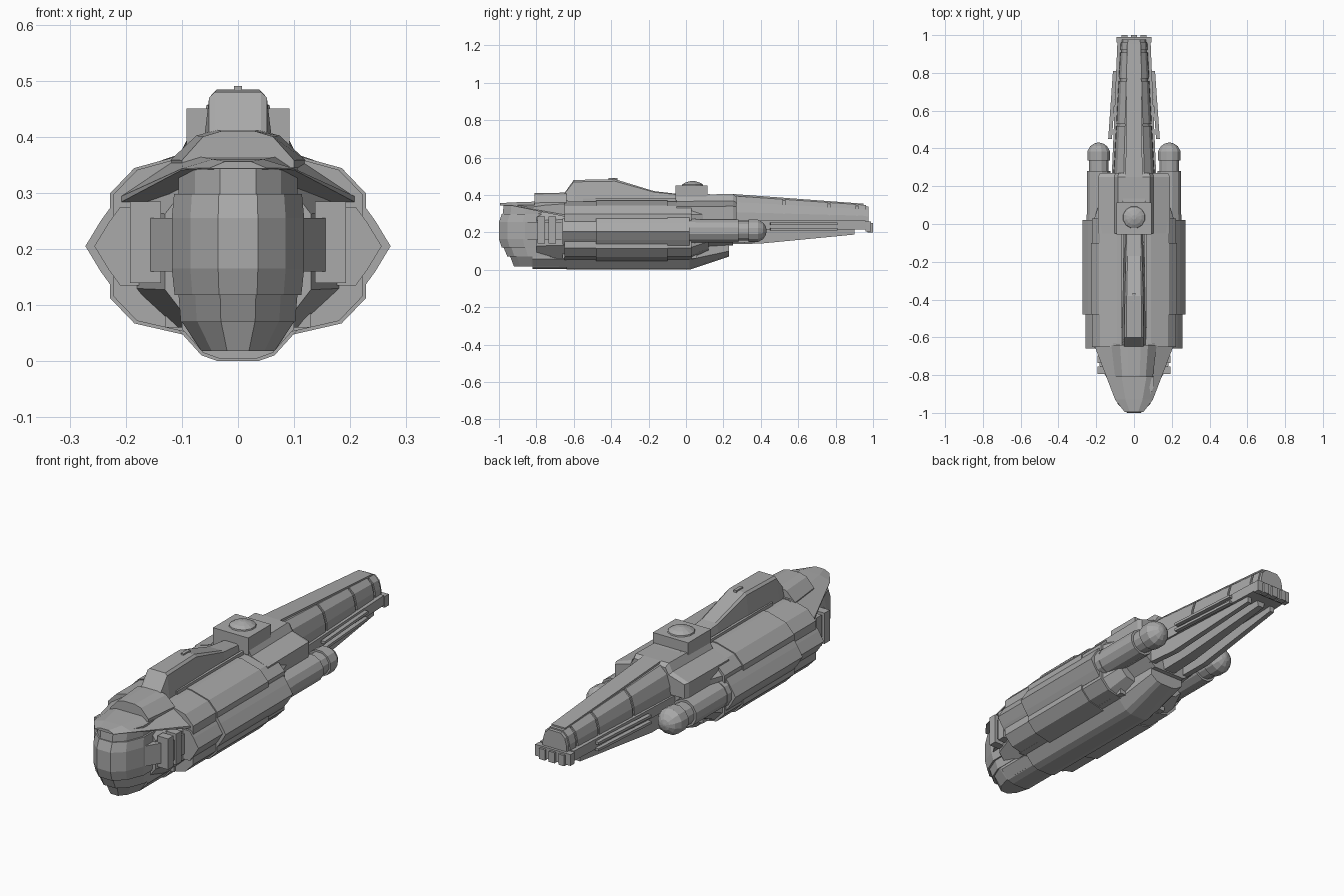
import bpy, bmesh, math
from mathutils import Matrix

if "Cube" in bpy.data.objects:
    bpy.data.objects.remove(bpy.data.objects["Cube"], do_unlink=True)

hull_grey = bpy.data.materials.new("hull_grey")
hull_grey.use_nodes = True
hull_grey.diffuse_color = (0.4, 0.4, 0.4, 1)
bsdf = next(n for n in hull_grey.node_tree.nodes if n.type == 'BSDF_PRINCIPLED')
bsdf.inputs["Base Color"].default_value = (0.4, 0.4, 0.4, 1)
bsdf.inputs["Roughness"].default_value = 0.7


def finish(name, bm):
    bmesh.ops.recalc_face_normals(bm, faces=bm.faces)
    me = bpy.data.meshes.new(name)
    bm.to_mesh(me)
    bm.free()
    me.materials.append(hull_grey)
    ob = bpy.data.objects.new(name, me)
    bpy.context.collection.objects.link(ob)
    return ob


def loft(name, half, stations, axis='Y'):
    """Mirror a unit half profile and bridge it through (position, width, low, high)."""
    bm = bmesh.new()
    ring = half + [(-x, v) for x, v in reversed(half)]
    rings = []
    for pos, w, lo, hi in stations:
        pts = [(x * w, lo + v * (hi - lo)) for x, v in ring]
        rings.append([bm.verts.new((x, pos, v) if axis == 'Y' else (x, v, pos))
                      for x, v in pts])
    n = len(ring)
    for a, b in zip(rings, rings[1:]):
        for i in range(n):
            j = (i + 1) % n
            bm.faces.new((a[i], a[j], b[j], b[i]))
    bm.faces.new(rings[0])
    bm.faces.new(rings[-1])
    return finish(name, bm)


def box(name, centre, size):
    bm = bmesh.new()
    bmesh.ops.create_cube(bm, size=1, matrix=Matrix.Translation(centre) @ Matrix.Diagonal((*size, 1)))
    return finish(name, bm)


def turned(name, origin, profile, sides, along_y=True):
    """Revolve (distance, radius) pairs around the y or z axis."""
    bm = bmesh.new()
    rings = []
    for d, r in profile:
        ring = []
        for i in range(sides):
            a = math.tau * (i + 0.5) / sides
            u, v = r * math.cos(a), r * math.sin(a)
            off = (u, d, v) if along_y else (u, v, d)
            ring.append(bm.verts.new([o + k for o, k in zip(origin, off)]))
        rings.append(ring)
    for a, b in zip(rings, rings[1:]):
        for i in range(sides):
            j = (i + 1) % sides
            bm.faces.new((a[i], a[j], b[j], b[i]))
    bm.faces.new(rings[0])
    bm.faces.new(rings[-1])
    return finish(name, bm)


SLAB = [(1, 1), (1, 0)]

# Main hull: faceted core with thicker armour over the middle
hull = [(.4, 1), (.81, .92), (1, .78), (1, .2), (.81, .06), (.44, 0)]
loft("hull_core", hull, [(-.65, .222, .053, .366), (.03, .222, .053, .366)])
loft("hull_armour", hull, [(-.48, .228, .048, .37), (-.1, .228, .048, .37)])
loft("hull_rear_taper", hull, [(.03, .21, .06, .36), (.12, .18, .1, .35)])

# Side bulges
bulge = [(.82, 1), (.9, .8), (1, .5), (.9, .2), (.82, 0)]
loft("bulge_front", bulge, [(-.66, .256, .135, .275), (-.47, .256, .135, .275)])
loft("bulge_middle", bulge, [(-.48, .272, .13, .28), (.02, .272, .13, .28)])

# Belly keel
belly = [(1, 1), (1, .42), (.62, .08), (.34, 0)]
loft("belly", belly, [(-.82, .1, .005, .13), (-.64, .1, .005, .13), (-.64, .105, 0, .13),
                      (.02, .105, 0, .13), (.23, .09, .07, .14)])
loft("belly_step", SLAB, [(-.66, .13, .06, .13), (.06, .13, .06, .13)])

# Head: stacked faceted bands
plan = [(.3, 0), (.72, .14), (1, .4), (1, 1)]
loft("head_band_top", plan, [(.298, .106, -.98, -.68), (.345, .106, -.975, -.68)], 'Z')
loft("head_band_middle", plan, [(.118, .113, -.985, -.68), (.165, .118, -1, -.68),
                                (.255, .118, -1, -.68), (.298, .114, -.985, -.68)], 'Z')
loft("head_band_lower", plan, [(.07, .102, -.955, -.68), (.118, .106, -.975, -.68)], 'Z')
loft("chin", plan, [(.018, .065, -.92, -.68), (.07, .1, -.94, -.68)], 'Z')

# Neck, hood and collar between the head and hull
neck = [(.6, 1), (1, .75), (1, .25), (.6, 0)]
loft("neck", neck, [(-.8, .13, .06, .33), (-.62, .19, .06, .34)])
loft("hood", [(.45, 1), (1, .12), (1, 0)],
     [(-.995, .05, .343, .356), (-.93, .1, .341, .36), (-.63, .215, .28, .37)])
loft("collar", [(.3, 1), (.62, .88), (1, .35), (1, 0)],
     [(-.81, .1, .33, .41), (-.64, .12, .33, .412)])

# Cheek arms with paired upright fins
loft("cheek_arms", [(.58, 0), (1, .55), (1, 1)],
     [(.16, .183, -.88, -.64), (.255, .183, -.88, -.64)], 'Z')
for side, s in (("left", 1), ("right", -1)):
    for i, y in enumerate((-.775, -.715)):
        box(f"{side}_cheek_fin_{i + 1}", (s * .165, y, .212), (.055, .04, .145))

# Dorsal fin and the spine behind it
fin = [(.62, 1), (.78, .92), (1, 0)]
loft("dorsal_fin", fin, [(-.65, .066, .35, .41), (-.6, .066, .35, .48), (-.38, .062, .35, .484),
                         (-.17, .055, .35, .42), (-.04, .05, .35, .405)])
box("fin_aerial", (0, -.39, .477), (.015, .05, .026))
for side, s in (("left", 1), ("right", -1)):
    box(f"{side}_spine_rail", (s * .062, -.3, .372), (.012, .5, .02))

# Shoulder block, turret base and dome
loft("shoulder", [(.45, 1), (.55, .75), (1, .55), (1, 0)],
     [(-.05, .19, .26, .4), (.25, .19, .26, .405), (.27, .18, .27, .39)])
loft("rear_core", neck, [(0, .16, .11, .3), (.25, .14, .13, .3)])
box("turret_base", (0, .03, .41), (.184, .17, .08))
turned("turret_dome", (0, .035, .448), [(0, .06), (.008, .058), (.018, .04), (.026, .012)], 12, False)

# Engine pods with rounded rear caps
pod = [(-.02, .064), (.28, .064), (.28, .053), (.335, .053), (.335, .062), (.385, .062),
       (.412, .046), (.426, .025), (.431, .005)]
for side, s in (("left", 1), ("right", -1)):
    turned(f"{side}_engine_pod", (s * .187, 0, .208), pod, 12)
    turned(f"{side}_engine_collar", (s * .187, 0, .208), [(.02, .067), (.05, .067)], 12)

# Tail boom: arched segments stepping down toward the rear
arch = [(.5, 1), (.82, .78), (.97, .4), (1, 0)]


def boom(y, grow=0):
    t = (y - .25) / .72
    return (y, .11 - .04 * t + grow, .25, .395 - .05 * t + grow)


cuts = (.12, .53, .77, .92, .975)
for i, (a, b) in enumerate(zip(cuts, cuts[1:])):
    loft(f"tail_segment_{i + 1}", arch, [boom(a), boom(b - .012)])
    loft(f"tail_joint_{i + 1}", arch, [boom(b - .014, -.006), boom(b + .002, -.006)])
loft("tail_ridge", SLAB, [(.25, .045, .3, .405), (.95, .036, .3, .353)])

# Tail deck with side rails, underside beams and end lugs
loft("tail_deck", SLAB, [(.2, .12, .215, .262), (.96, .088, .215, .262)])
loft("tail_end_plate", SLAB, [(.96, .092, .205, .258), (.99, .092, .205, .258)])
for side, s in (("left", 1), ("right", -1)):
    for part, z in (("upper", .246), ("lower", .216)):
        rail = box(f"{side}_{part}_tail_rail", (s * .114, .63, z), (.02, .36, .012))
        rail.data.transform(Matrix.Translation((s * .114, .63, z)) @ Matrix.Rotation(s * .07, 4, 'Z')
                            @ Matrix.Translation((-s * .114, -.63, -z)))
    beam = loft(f"{side}_tail_beam", SLAB,
                [(.2, .014, .15, .23), (.4, .014, .14, .23), (.9, .011, .188, .23)])
    beam.data.transform(Matrix.Translation((s * .107, 0, 0)) @ Matrix.Shear('XZ', 4, (0, 0))
                        @ Matrix.Rotation(s * .045, 4, 'Z'))
    box(f"{side}_tail_lug", (s * .05, .985, .225), (.03, .03, .05))
loft("tail_keel", [(1, 1), (.6, 0)], [(.2, .05, .135, .23), (.4, .045, .14, .23), (.9, .025, .19, .23)])
box("centre_tail_lug", (0, .985, .225), (.03, .03, .05))
